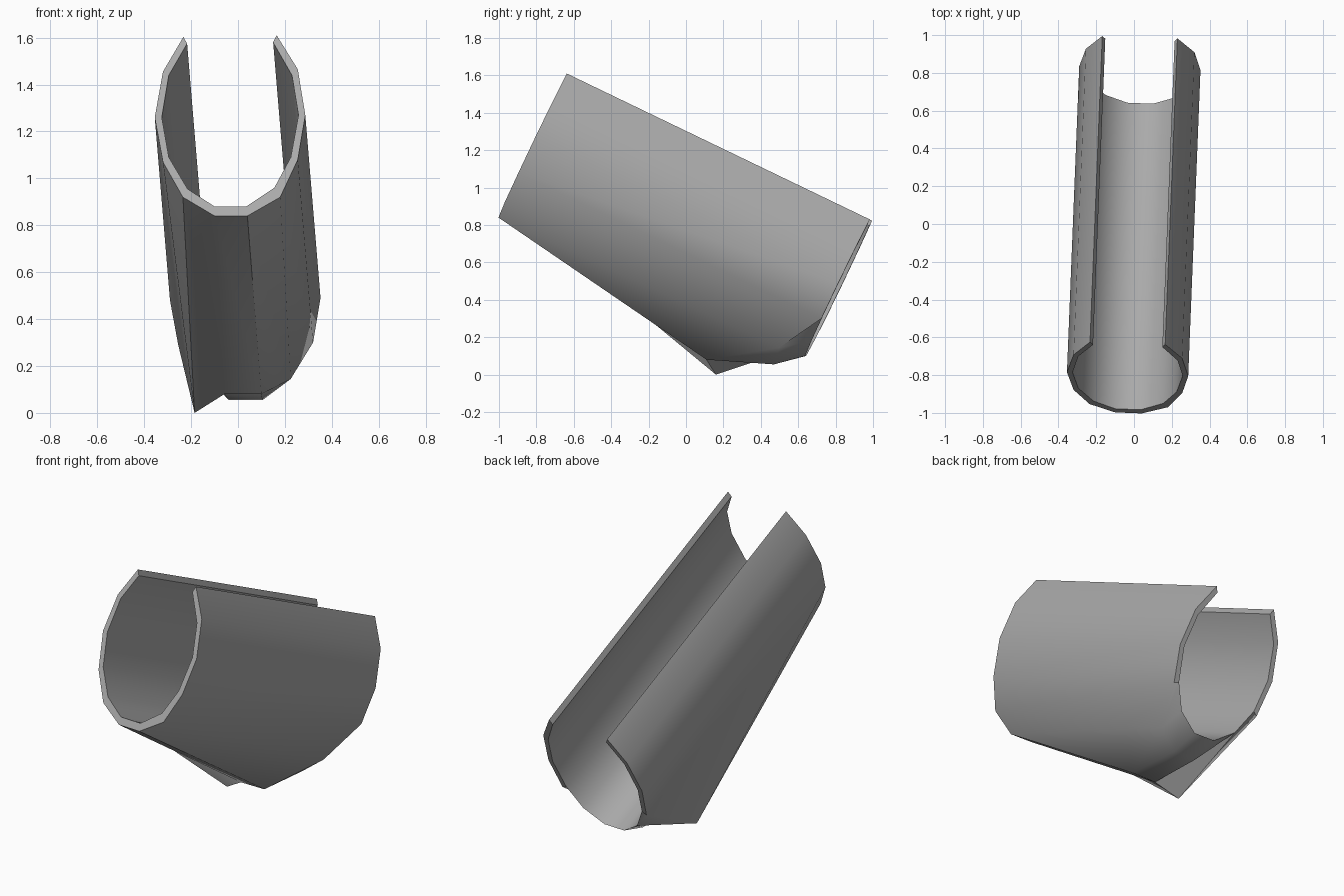
import bpy, bmesh, math
from mathutils import Vector

if "Cube" in bpy.data.objects:
    bpy.data.objects.remove(bpy.data.objects["Cube"])

# Open C-shaped section as (x, z) on the front end, from the -x lip round to the +x lip
OUTER = [(-.233, 1.603), (-.32, 1.455), (-.355, 1.26), (-.32, 1.07), (-.235, .92), (-.10, .84),
         (.04, .84), (.18, .92), (.255, 1.08), (.287, 1.27), (.255, 1.465), (.165, 1.61)]
INNER = [(-.217, 1.575), (-.295, 1.44), (-.325, 1.26), (-.295, 1.09), (-.215, .955), (-.10, .88),
         (.035, .88), (.155, .96), (.225, 1.09), (.258, 1.27), (.23, 1.44), (.15, 1.58)]
AXIS = Vector((.065, 1.62, -.78))

# Cut-away lower back: outer corners pulled forward, and the underside's rear edge
CUT = {4: (-.185, .16, 0), 5: (-.058, .11, .08), 6: (.10, .11, .08), 7: (.225, .50, .145)}
REAR_EDGE = {5: (-.04, .47, .055), 6: (.105, .47, .055)}


def on_end(x, z):
    """Point on the front end plane, square to the axis."""
    return Vector((x, -1 - .04 * (x + .03) + .481 * (z - .84), z))


bm = bmesh.new()
front_out = [bm.verts.new(on_end(*p)) for p in OUTER]
front_in = [bm.verts.new(on_end(*p)) for p in INNER]
back_out = [bm.verts.new(CUT.get(i, on_end(*p) + AXIS)) for i, p in enumerate(OUTER)]
back_in = [bm.verts.new(on_end(*p) + AXIS) for p in INNER]
rim = [bm.verts.new(REAR_EDGE[i]) if i in REAR_EDGE else v for i, v in enumerate(back_out)]

# Walls and end rims
for i in range(len(OUTER) - 1):
    j = i + 1
    bm.faces.new((front_out[i], front_out[j], back_out[j], back_out[i]))
    bm.faces.new((front_in[j], front_in[i], back_in[i], back_in[j]))
    bm.faces.new((front_out[j], front_out[i], front_in[i], front_in[j]))
    if i != 4:
        bm.faces.new((rim[i], rim[j], back_in[j], back_in[i]))

# Rim beside the pointed fin
bm.faces.new((back_out[4], back_out[5], back_in[4]))
bm.faces.new((back_out[5], rim[5], back_in[4]))
bm.faces.new((rim[5], back_in[5], back_in[4]))

# Level underside
bm.faces.new((back_out[5], back_out[6], rim[6], rim[5]))
bm.faces.new((back_out[6], back_out[7], rim[6]))

# Lips along the open slot
bm.faces.new((front_out[0], back_out[0], back_in[0], front_in[0]))
bm.faces.new((back_out[-1], front_out[-1], front_in[-1], back_in[-1]))
bmesh.ops.recalc_face_normals(bm, faces=bm.faces)

mesh = bpy.data.meshes.new("open_tube")
bm.to_mesh(mesh)
bm.free()
tube = bpy.data.objects.new("open_tube", mesh)
bpy.context.collection.objects.link(tube)

# Plain grey
grey = bpy.data.materials.new("grey")
grey.use_nodes = True
grey.diffuse_color = (.4, .4, .4, 1)
grey.node_tree.nodes["Principled BSDF"].inputs["Base Color"].default_value = (.4, .4, .4, 1)
mesh.materials.append(grey)

bpy.ops.object.select_all(action='DESELECT')
tube.select_set(True)
bpy.context.view_layer.objects.active = tube
bpy.ops.object.shade_smooth_by_angle(angle=math.radians(45))
